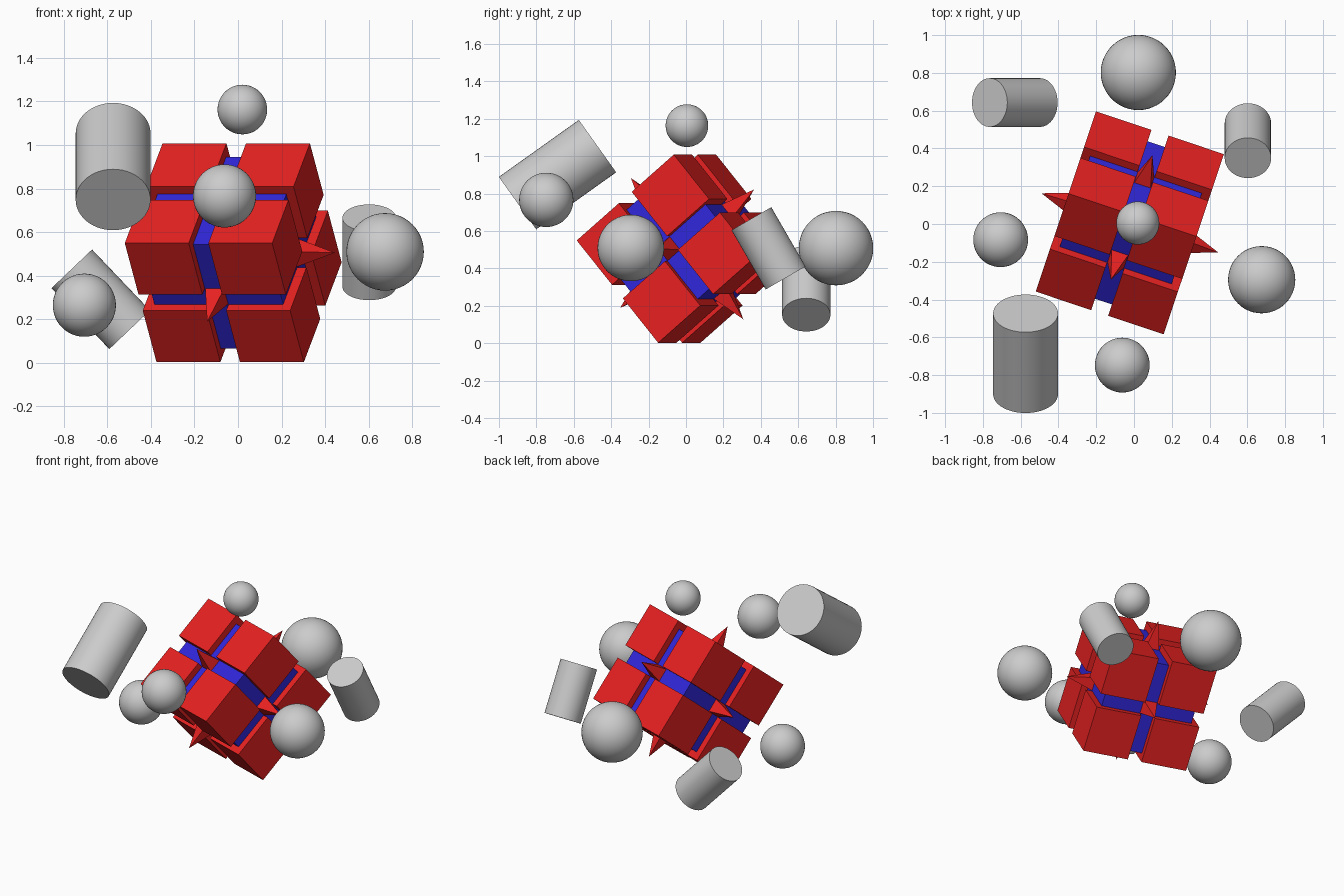
import bpy
from math import radians, pi
from mathutils import Matrix, Vector

if "Cube" in bpy.data.objects:
    bpy.data.objects.remove(bpy.data.objects["Cube"])


def material(name, rgb):
    m = bpy.data.materials.new(name)
    m.diffuse_color = (*rgb, 1)
    m.use_nodes = True
    m.node_tree.nodes["Principled BSDF"].inputs["Base Color"].default_value = m.diffuse_color
    return m


RED = material("red", (0.8, 0.015, 0.015))
BLUE = material("blue", (0.03, 0.02, 0.7))

# Tilted frame shared by the whole split cube
FRAME = (Matrix.Translation((-0.022, 0.006, 0.505))
         @ Matrix.Rotation(radians(-18.5), 4, 'Z')
         @ Matrix.Rotation(radians(40), 4, 'X'))
OUTER, GAP, CORE = 0.357, 0.095, 0.312   # half size, slot width, core half size
SPIKE_TIP, SPIKE_BASE, SPIKE_WIDTH = 0.493, 0.305, 0.095


def finish(name, matrix, mat=None, smooth=False):
    ob = bpy.context.object
    ob.name = name
    ob.matrix_world = matrix
    if mat:
        ob.data.materials.append(mat)
    if smooth:
        bpy.ops.object.shade_smooth_by_angle(angle=radians(35))
    return ob


# Blue core
bpy.ops.mesh.primitive_cube_add(size=2 * CORE)
finish("core_cube", FRAME, BLUE)

# Eight red corner cubes
side = OUTER - GAP / 2
mid = (OUTER + GAP / 2) / 2
for sx in (-1, 1):
    for sy in (-1, 1):
        for sz in (-1, 1):
            bpy.ops.mesh.primitive_cube_add(size=side)
            offset = Matrix.Translation(Vector((sx, sy, sz)) * mid)
            finish("corner_cube", FRAME @ offset, RED)

# Square spikes at the slot crossings on all six faces
for axis in range(3):
    for s in (-1, 1):
        d = Vector((0, 0, 0))
        d[axis] = s
        bpy.ops.mesh.primitive_cone_add(vertices=4, radius1=SPIKE_WIDTH / 2 ** 0.5,
                                        radius2=0, depth=SPIKE_TIP - SPIKE_BASE)
        turn = Matrix.Rotation(pi / 2 * s, 4, 'YX'[axis]) if axis < 2 else \
            Matrix.Rotation(0 if s > 0 else pi, 4, 'X')
        if axis == 1:
            turn = Matrix.Rotation(-pi / 2 * s, 4, 'X')
        place = Matrix.Translation(d * (SPIKE_TIP + SPIKE_BASE) / 2)
        finish("spike", FRAME @ place @ turn @ Matrix.Rotation(pi / 4, 4, 'Z'), RED)

# Floating spheres: centre, radius
for name, centre, r in (
        ("top_sphere", (0.02, 0.005, 1.163), 0.114),
        ("front_sphere", (-0.062, -0.747, 0.766), 0.145),
        ("right_sphere", (0.676, -0.295, 0.509), 0.178),
        ("left_sphere", (-0.706, -0.083, 0.264), 0.145),
        ("back_sphere", (0.023, 0.802, 0.508), 0.199)):
    bpy.ops.mesh.primitive_uv_sphere_add(segments=48, ring_count=24, radius=r)
    finish(name, Matrix.Translation(centre), smooth=True)

# Floating cylinders: centre, axis direction, radius, length
for name, centre, axis, r, length in (
        ("front_cylinder", (-0.574, -0.687, 0.901), (0, 0.814, 0.58), 0.172, 0.525),
        ("left_cylinder", (-0.631, 0.643, 0.291), (0.69, 0, -0.725), 0.129, 0.386),
        ("right_cylinder", (0.603, 0.441, 0.507), (0, 0.5, -0.866), 0.123, 0.366)):
    bpy.ops.mesh.primitive_cylinder_add(vertices=48, radius=r, depth=length)
    turn = Vector((0, 0, 1)).rotation_difference(Vector(axis)).to_matrix().to_4x4()
    finish(name, Matrix.Translation(centre) @ turn, smooth=True)
